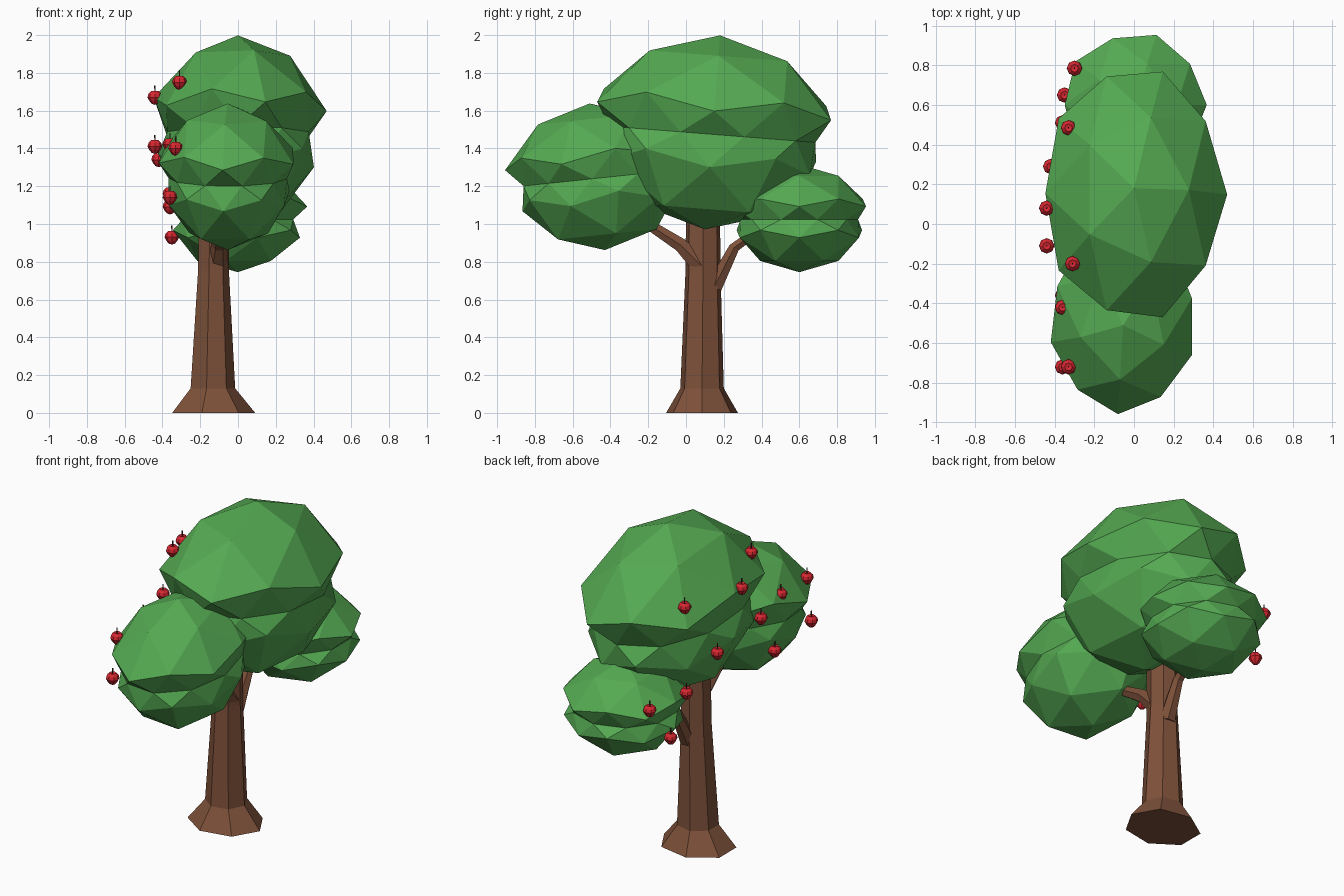
import bpy, bmesh, math
from mathutils import Vector, Matrix

if "Cube" in bpy.data.objects:
    bpy.data.objects.remove(bpy.data.objects["Cube"])


def material(name, rgb):
    m = bpy.data.materials.new(name)
    m.diffuse_color = (*rgb, 1)
    m.use_nodes = True
    m.node_tree.nodes["Principled BSDF"].inputs["Base Color"].default_value = m.diffuse_color
    return m


LEAF = material("leaf_green", (0.09, 0.40, 0.085))
BARK = material("bark_brown", (0.21, 0.083, 0.043))
RED = material("apple_red", (0.68, 0.02, 0.03))
STEM = material("stem_dark", (0.05, 0.025, 0.015))


def finish(bm, name, mats):
    bmesh.ops.recalc_face_normals(bm, faces=bm.faces)
    me = bpy.data.meshes.new(name)
    bm.to_mesh(me)
    bm.free()
    for m in mats:
        me.materials.append(m)
    ob = bpy.data.objects.new(name, me)
    bpy.context.collection.objects.link(ob)
    return ob


# Foliage: icosphere with a pinched waist and a wide upper rim
def foliage(name, centre, radii, turn=0, tilt=0, low=0.9):
    bm = bmesh.new()
    bmesh.ops.create_icosphere(bm, subdivisions=2, radius=1)
    for v in bm.verts:
        z = v.co.z
        a, s = abs(z), 1
        if a < 0.1:
            s, z = 0.75, -0.02
        elif a < 0.7:
            s = 1 if z > 0 else low
            z = math.copysign(0.22 if a < 0.48 else 0.36, z)
        elif a < 0.9:
            z = math.copysign(0.79, z)
        v.co = (v.co.x * s, v.co.y * s, z)
    bm.transform(Matrix.Translation(centre)
                 @ Matrix.Rotation(math.radians(tilt), 4, 'X')
                 @ Matrix.Diagonal((*radii, 1))
                 @ Matrix.Rotation(math.radians(turn), 4, 'Z'))
    return finish(bm, name, [LEAF])


foliage("foliage_top", (0, 0.14, 1.485), (0.525, 0.73, 0.515), tilt=-4.5)
foliage("foliage_front", (-0.055, -0.47, 1.25), (0.42, 0.54, 0.39), turn=-22, tilt=6)
foliage("foliage_back", (0, 0.60, 1.03), (0.41, 0.415, 0.285), low=0.94)


# Wood: loft of polygon rings given as (centre, rx, ry, axis)
def loft(name, rings, sides):
    bm = bmesh.new()
    loops = []
    for c, rx, ry, axis in rings:
        rot = Vector((0, 0, 1)).rotation_difference(Vector(axis))
        loops.append([bm.verts.new(Vector(c) + rot @ Vector(
            (rx * math.cos(2 * math.pi * i / sides),
             ry * math.sin(2 * math.pi * i / sides), 0))) for i in range(sides)])
    for a, b in zip(loops, loops[1:]):
        for i in range(sides):
            j = (i + 1) % sides
            bm.faces.new((a[i], a[j], b[j], b[i]))
    bm.faces.new(loops[0][::-1])
    bm.faces.new(loops[-1])
    return finish(bm, name, [BARK])


UP = (0, 0, 1)
loft("trunk", [((-0.14, 0.085, 0), 0.231, 0.195, UP),
               ((-0.139, 0.085, 0.13), 0.124, 0.118, UP),
               ((-0.134, 0.09, 0.75), 0.086, 0.095, UP),
               ((-0.13, 0.09, 1.15), 0.082, 0.092, UP)], 7)
loft("branch_front", [((-0.11, 0.08, 0.78), 0.06, 0.06, (0, -1, 0.9)),
                      ((-0.10, -0.03, 0.89), 0.040, 0.042, (0, -1, 0.7)),
                      ((-0.09, -0.28, 1.05), 0.026, 0.026, (0, -1, 0.6))], 6)
loft("branch_back", [((-0.12, 0.145, 0.66), 0.05, 0.05, (0, 0.3, 1)),
                     ((-0.11, 0.255, 0.875), 0.032, 0.032, (0, 0.6, 1)),
                     ((-0.10, 0.40, 0.98), 0.025, 0.025, (0, 1, 0.7))], 6)

# Apples with stems on the left side of the crown
apples = [(-0.31, -0.20, 1.75), (-0.44, 0.08, 1.67), (-0.33, 0.485, 1.675),
          (-0.44, -0.11, 1.41), (-0.42, 0.29, 1.34), (-0.36, -0.42, 1.42),
          (-0.33, -0.72, 1.40), (-0.36, -0.72, 1.14), (-0.36, -0.36, 1.09),
          (-0.36, 0.51, 1.16), (-0.30, 0.785, 1.14), (-0.35, 0.65, 0.93)]
for n, p in enumerate(apples, 1):
    bm = bmesh.new()
    bmesh.ops.create_uvsphere(bm, u_segments=8, v_segments=6, radius=0.039)
    for v in bm.verts:
        if v.co.z < -0.01:
            v.co.x *= 0.85
            v.co.y *= 0.85
        if v.co.z > 0.038:
            v.co.z = 0.028
    k = len(bm.faces)
    bmesh.ops.create_cone(bm, cap_ends=True, segments=5, radius1=0.003, radius2=0.004,
                          depth=0.036, matrix=Matrix.Translation((0, 0, 0.044)))
    for i, f in enumerate(bm.faces):
        f.material_index = int(i >= k)
    bm.transform(Matrix.Translation(p))
    finish(bm, f"apple_{n}", [RED, STEM])
